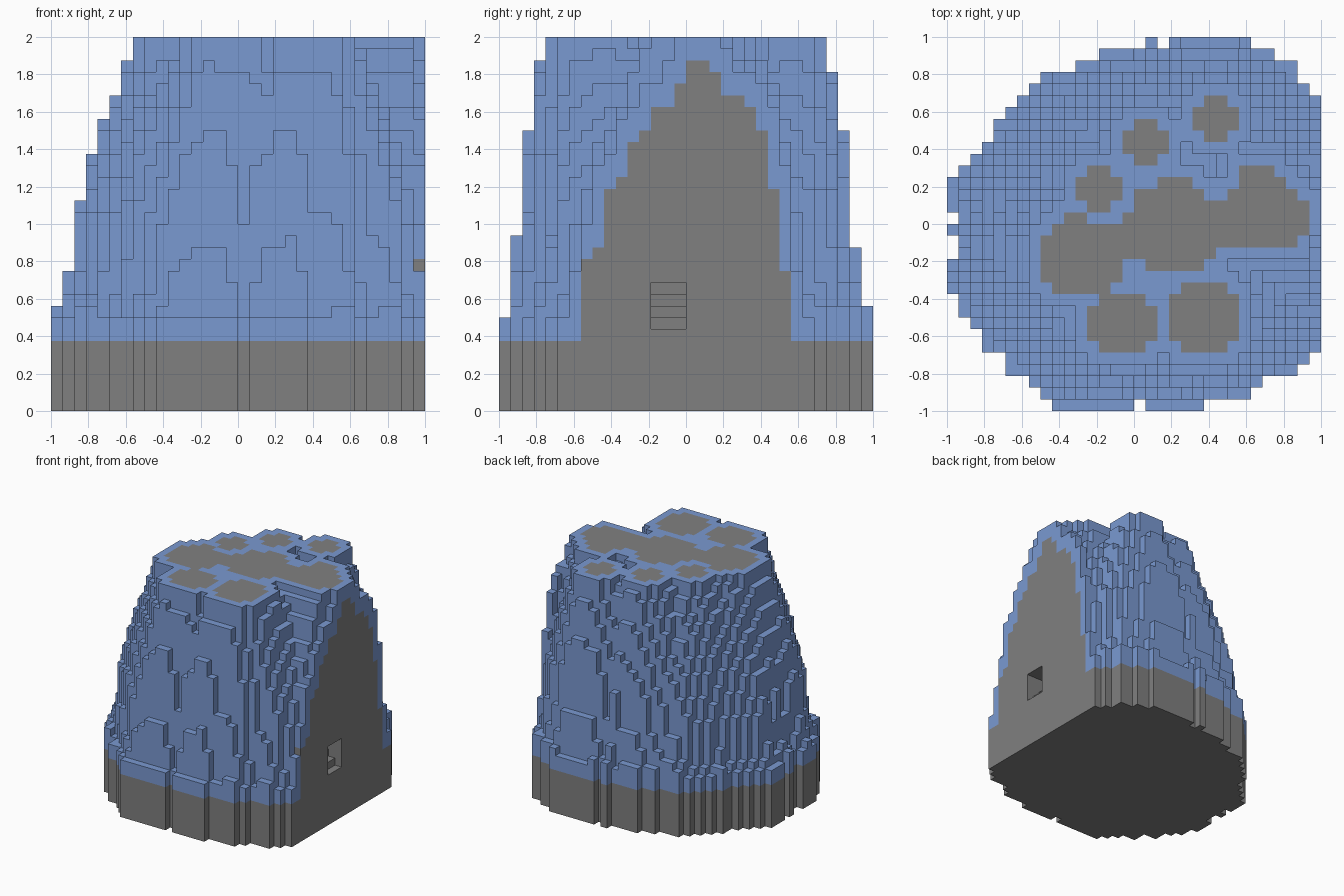
import bpy
import bmesh
from math import hypot
from mathutils import Vector, noise

N = 32
CELL = 2 / N
BASE = 6          # layers of bare rock at the foot

cube = bpy.data.objects.get("Cube")
if cube:
    bpy.data.objects.remove(cube, do_unlink=True)


def make_material(name, colour):
    mat = bpy.data.materials.new(name)
    mat.use_nodes = True
    mat.diffuse_color = colour
    mat.node_tree.nodes["Principled BSDF"].inputs["Base Color"].default_value = colour
    return mat


# Footprint: first and last column of each row, front to back
LEFT = [9, 8, 7, 5, 5, 3, 3, 2, 1, 1, 0, 0, 0, 1, 1, 0,
        1, 0, 0, 0, 1, 2, 3, 4, 4, 5, 6, 7, 8, 11, 13, 17]
RIGHT = [22, 26, 27, 30, 31] + [N] * 22 + [31, 30, 30, 28, 26]
NOTCHES = {(16, 0), (18, 31)}

# Rock cores showing on the sliced top: x range, y range
CORES = [(.31, .56, .44, .69), (-.06, .19, .31, .57), (-.31, -.06, .06, .32),
         (-.53, -.05, -.4, .04), (-.35, .2, -.21, .02), (-.05, .45, -.27, .24),
         (.22, .75, -.14, .11), (.43, .95, -.15, .24), (.53, .78, .0, .33),
         (-.27, .14, -.7, -.35), (.18, .57, -.7, -.3)]

# Height in layers of the rock core on the flat side, by row
WALL_START = 7
WALL = [13, 14, 19, 20, 23, 24, 26, 26, 28, 30, 30, 29, 27, 27, 26, 24, 19, 12]


def centre(i):
    return -1 + (i + .5) * CELL


def in_core(i, j):
    x, y = centre(i), centre(j)
    return any(((2 * x - a - b) / (b - a)) ** 2 + ((2 * y - c - d) / (d - c)) ** 2 < 1
               for a, b, c, d in CORES)


def wall_height(j):
    j -= WALL_START
    return WALL[j] if 0 <= j < len(WALL) else BASE


def nearest(cell, group):
    return min(hypot(cell[0] - a, cell[1] - b) for a, b in group)


# Column heights blend from the footprint edge up to the sliced top
foot = {(i, j) for j in range(N) for i in range(LEFT[j], RIGHT[j])} - NOTCHES
core = {c for c in foot if in_core(*c)}
outside = [(i, j) for i in range(-1, N) for j in range(-1, N + 1) if (i, j) not in foot]

heights = {}
for c in foot:
    i, j = c
    to_top = max(nearest(c, core) - 1.5, 0)
    to_edge = nearest(c, outside) - 1
    blend = to_edge / (to_edge + to_top) if to_top else 1
    z = .53 + 1.47 * blend ** .68
    if to_top:
        z += .14 * noise.noise(Vector((centre(i) * 4, centre(j) * 4, 0)))
        if .3 < to_edge < 1.2:
            z *= .8       # low ledge just inside the edge
        z = min(z, 1.95)
    heights[c] = max(8, min(N, round(z / CELL)))
    if i == N - 1 and wall_height(j) > BASE:
        heights[c] = min(N, max(wall_height(j + s) for s in (-1, 0, 1)) + 2)


def in_opening(i, j, k):
    # Stepped recess in the flat side
    return 13 <= j <= 15 and 7 <= k <= 10 and i >= N - (k - 6)


def solid(i, j, k):
    return 0 <= k < heights.get((i, j), 0) and not in_opening(i, j, k)


def is_rock(i, j, k):
    if k < BASE or (k == N - 1 and (i, j) in core):
        return True
    if i == N - 1 and k < wall_height(j):
        return True
    return i > N - 8 and 12 <= j <= 16 and k <= 11


# Skin the blocks, keeping only exposed faces
bm = bmesh.new()
verts = {}


def corner(p):
    if p not in verts:
        verts[p] = bm.verts.new((p[0] * CELL - 1, p[1] * CELL - 1, p[2] * CELL))
    return verts[p]


for (i, j), top in heights.items():
    for k in range(top):
        if not solid(i, j, k):
            continue
        for axis in range(3):
            for side in (0, 1):
                step = [0, 0, 0]
                step[axis] = 2 * side - 1
                if solid(i + step[0], j + step[1], k + step[2]):
                    continue
                loop = []
                for u, v in ((0, 0), (1, 0), (1, 1), (0, 1)):
                    p = [i, j, k]
                    p[axis] += side
                    p[(axis + 1) % 3] += u
                    p[(axis + 2) % 3] += v
                    loop.append(corner(tuple(p)))
                face = bm.faces.new(loop if side else loop[::-1])
                face.material_index = 0 if is_rock(i, j, k) else 1

# Merge coplanar squares of one colour
bmesh.ops.dissolve_limit(bm, angle_limit=.01, verts=bm.verts[:], edges=bm.edges[:],
                         delimit={'MATERIAL'})
mesh = bpy.data.meshes.new("mountain")
bm.to_mesh(mesh)
bm.free()
mesh.materials.append(make_material("rock grey", (.216, .216, .216, 1)))
mesh.materials.append(make_material("slope blue", (.195, .32, .64, 1)))
mountain = bpy.data.objects.new("mountain", mesh)
bpy.context.collection.objects.link(mountain)
